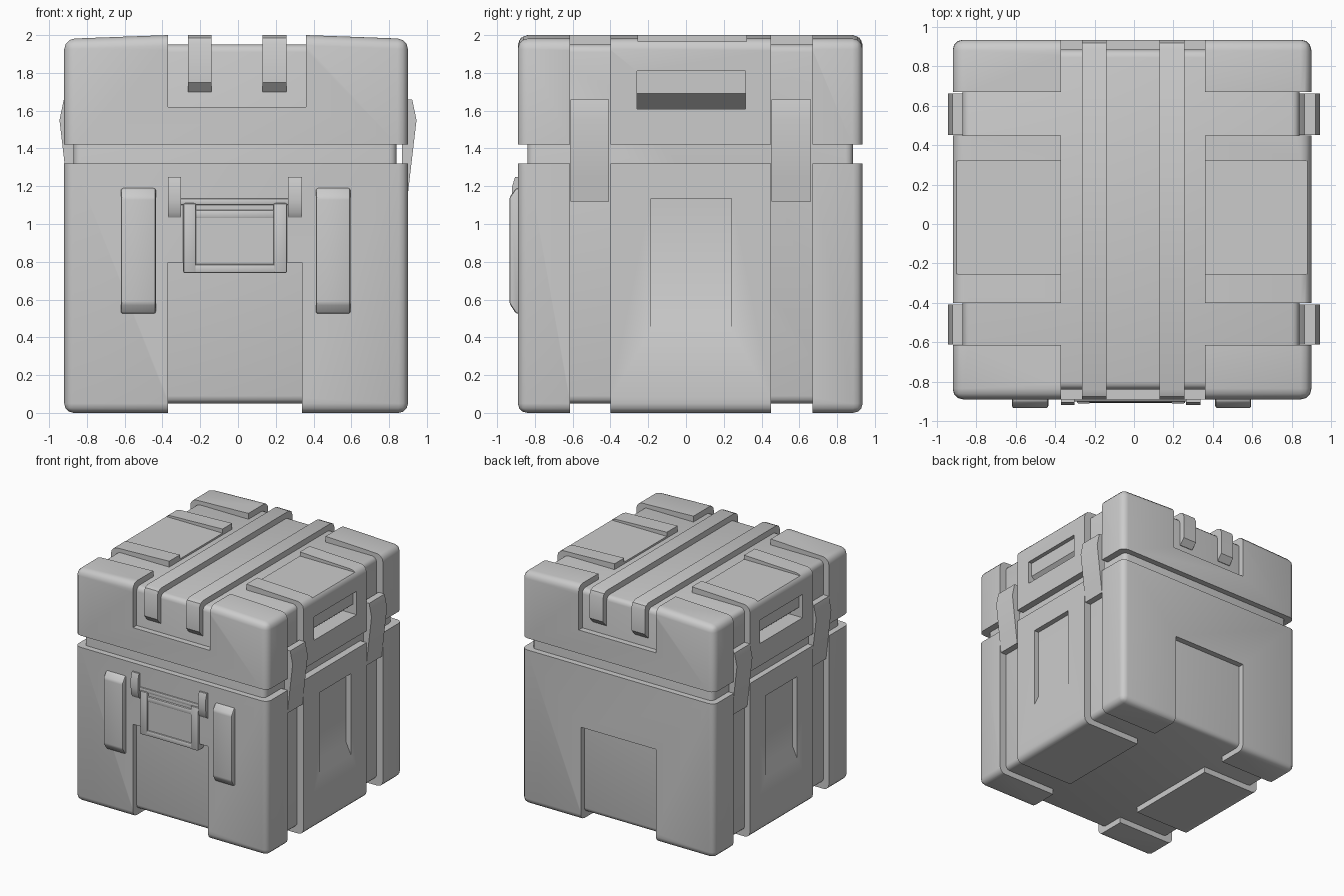
import bpy, bmesh, math

if "Cube" in bpy.data.objects:
    bpy.data.objects.remove(bpy.data.objects["Cube"])

X0, X1, Y0, Y1 = -0.92, 0.90, -0.89, 0.935   # outer shell footprint
CX = (X0 + X1) / 2


def prism(name, pts, axis, a, b, bevel=0, seg=3, flat_z=None):
    """Extrude a profile along an axis: x -> (y,z), y -> (x,z), z -> (x,y)."""
    def place(p, t):
        return {'x': (t, p[0], p[1]), 'y': (p[0], t, p[1]), 'z': (p[0], p[1], t)}[axis]
    bm = bmesh.new()
    lo = [bm.verts.new(place(p, a)) for p in pts]
    hi = [bm.verts.new(place(p, b)) for p in pts]
    bm.faces.new(lo)
    bm.faces.new(hi)
    n = len(pts)
    for i in range(n):
        j = (i + 1) % n
        bm.faces.new((lo[i], lo[j], hi[j], hi[i]))
    bmesh.ops.recalc_face_normals(bm, faces=bm.faces)
    if bevel:
        edges = [e for e in bm.edges if e.calc_face_angle() > math.radians(30)
                 and not (flat_z is not None and all(abs(v.co.z - flat_z) < 1e-4 for v in e.verts))]
        bmesh.ops.bevel(bm, geom=edges, offset=bevel, segments=seg, profile=0.5, affect='EDGES')
    me = bpy.data.meshes.new(name)
    bm.to_mesh(me)
    bm.free()
    ob = bpy.data.objects.new(name, me)
    bpy.context.collection.objects.link(ob)
    return ob


def box(name, x, y, z, bevel=0, seg=3, flat_z=None):
    return prism(name, [(x[0], y[0]), (x[1], y[0]), (x[1], y[1]), (x[0], y[1])],
                 'z', z[0], z[1], bevel, seg, flat_z)


def cut(targets, cutter):
    cutter.hide_render = True
    for t in targets:
        m = t.modifiers.new("cut", 'BOOLEAN')
        m.operation, m.solver, m.object = 'DIFFERENCE', 'EXACT', cutter
        bpy.context.view_layer.objects.active = t
        bpy.ops.object.modifier_apply(modifier=m.name)
    bpy.data.objects.remove(cutter)


def span(p, q):
    return (min(p, q), max(p, q))


# Main shells; the inner core is the neck and the floor of every groove
core = box("inner_core", (X0 + .05, X1 - .06), (Y0 + .05, Y1 - .05), (.05, 1.95), .04)
body = box("body", (X0, X1), (Y0, Y1), (0, 1.32), .05, 3, 1.32)
lid = prism("lid", [(X0, 1.42), (X1, 1.42), (X1, 1.98), (.36, 2), (-.37, 2), (X0, 1.98)],
            'y', Y0, Y1, .055, 3, 1.42)

D = 0.08
# Centre channel running front to back over the lid and under the body
cut([lid], box("cutter", (-.37, .36), (-1.1, 1.1), (2 - D, 2.2)))
cut([body], box("cutter", (-.37, .34), (-1.1, 1.1), (-.2, D)))
for y in ((-1.1, Y0 + D), (Y1 - D, 1.1)):
    cut([lid], box("cutter", (-.37, .36), y, (1.62, 2.2)))
    cut([body], box("cutter", (-.37, .34), y, (-.2, .795)))

STRAPS = ((-.615, -.40), (.45, .67))
for s in (1, -1):
    face = X1 if s > 0 else X0
    inner = .35 if s > 0 else -.36
    # Strap grooves over lid top, down the sides and under the body
    for y in STRAPS:
        cut([lid], box("cutter", span(inner, s * 1.2), y, (2 - D, 2.2)))
        cut([body], box("cutter", span(inner - s * .03, s * 1.2), y, (-.2, D)))
        cut([lid, body], box("cutter", span(face - s * D, s * 1.2), y, (-.3, 2.3)))
    # Shallow top panel between two ribs
    cut([lid], box("cutter", span(inner, s * 1.2), (-.255, .32), (1.965, 2.2)))
    # Undercut finger grip in the lid side
    grip = [(.1, 1.81), (-.035, 1.81), (-.035, 1.69), (-.13, 1.61), (.1, 1.61)]
    cut([lid, core], prism("cutter", [(face + s * x, z) for x, z in grip], 'y', -.26, .315))
    # Recessed side panel with a sloping sill
    panel = [(.1, 1.135), (-.045, 1.135), (-.045, .535), (0, .44), (.1, .24)]
    cut([body], prism("cutter", [(face + s * x, z) for x, z in panel], 'y', -.185, .24))
    # Side straps
    strap = [(.84, 1.12), (.895, 1.12), (.91, 1.25), (.945, 1.55), (.922, 1.66), (.865, 1.66), (.868, 1.3)]
    for i, y in enumerate(STRAPS):
        prism(f"side_strap_{'right' if s > 0 else 'left'}_{i}",
              [(s * x, z) for x, z in strap], 'y', y[0] + .003, y[1] - .008)

# Two ribs wrapping over the lid from front to back
rib = [(-.83, 1.70), (-.845, 1.70), (Y0, 1.75), (Y0, 1.95), (Y0 + .015, 1.985), (Y0 + .05, 2),
       (Y1 - .05, 2), (Y1 - .015, 1.985), (Y1, 1.95), (Y1, 1.75), (.89, 1.70), (.87, 1.70),
       (.87, 1.92), (-.83, 1.92)]
for i, x in enumerate(((-.265, -.14), (.13, .257))):
    prism(f"lid_rib_{i}", rib, 'x', x[0], x[1])

# Front bumper pads
pad = [(-.87, .525), (-.90, .525), (-.935, .58), (-.935, 1.14), (-.90, 1.19), (-.87, 1.19)]
for i, x in enumerate(((-.62, -.435), (.412, .595))):
    prism(f"front_pad_{i}", pad, 'x', x[0], x[1], .012, 2)

# Handle brackets
hook = [(-.87, 1.25), (-.905, 1.25), (-.92, 1.2), (-.92, 1.12), (-.912, 1.06), (-.895, 1.035), (-.87, 1.03)]
for i, x in enumerate(((-.37, -.302), (.265, .338))):
    prism(f"handle_bracket_{i}", hook, 'x', x[0], x[1])

# Front handle: hinge rod, side bars, cross bars and plate
box("handle_hinge_rod", (-.31, .28), (-.90, -.86), (1.10, 1.135), .008, 2)
for i, x in enumerate(((-.29, -.222), (.188, .26))):
    box(f"handle_side_bar_{i}", x, (-.912, -.83), (.74, 1.11), .01, 2)
box("handle_bottom_bar", (-.29, .26), (-.908, -.83), (.74, .787), .01, 2)
box("handle_top_bar", (-.25, .22), (-.905, -.83), (1.03, 1.075), .01, 2)
box("handle_plate", (-.23, .20), (-.898, -.83), (.77, 1.05))

# Smooth the rounded edges, keep creases sharp
for ob in bpy.context.scene.objects:
    ob.select_set(True)
bpy.context.view_layer.objects.active = body
bpy.ops.object.shade_smooth_by_angle(angle=math.radians(32))
